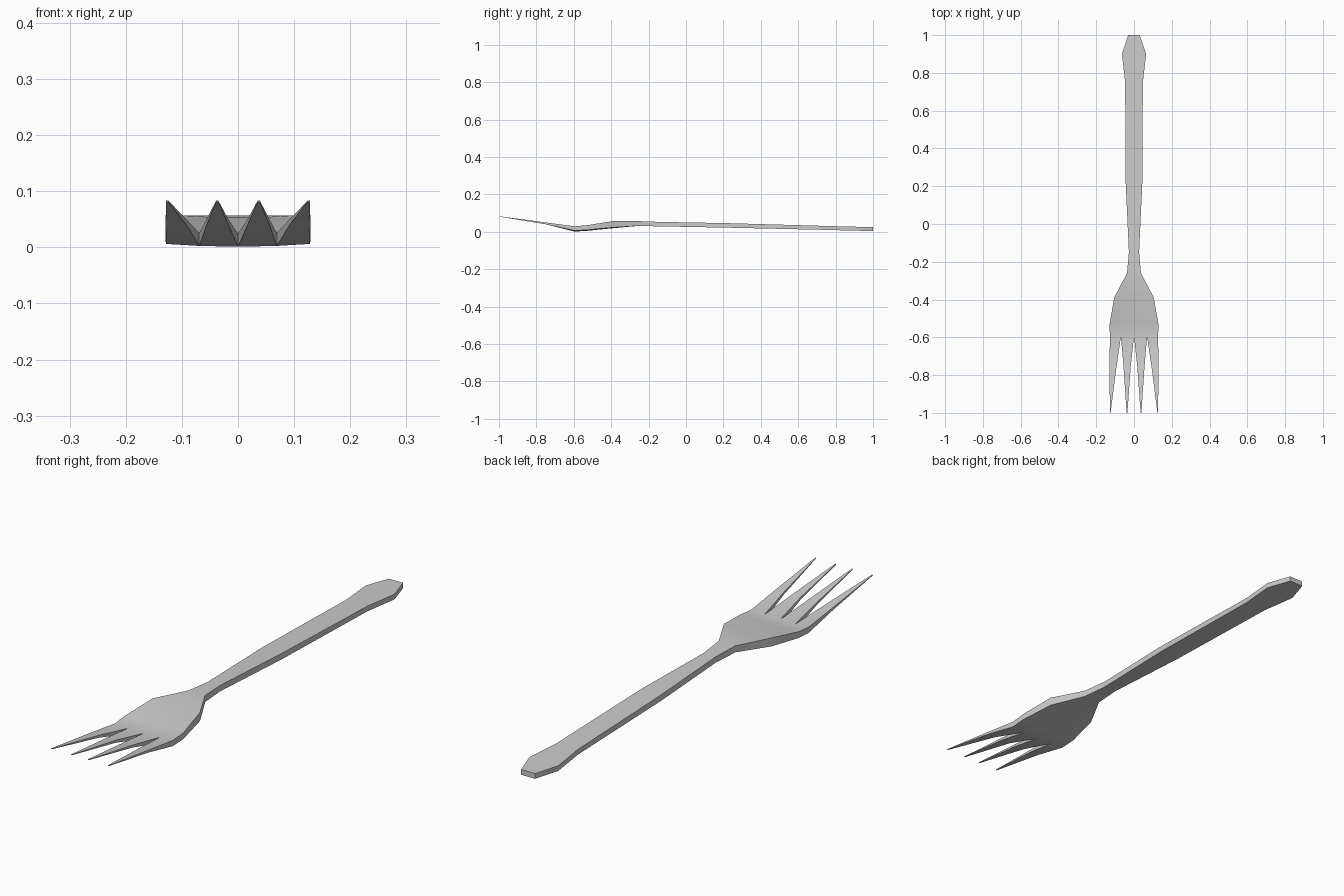
import bpy, bmesh, math

if "Cube" in bpy.data.objects:
    bpy.data.objects.remove(bpy.data.objects["Cube"])

# Body stations: y, half width, bottom z, top z, sag of the middle
BODY = [
    (1.00, 0.031, 0.004, 0.025, 0),
    (0.90, 0.064, 0.006, 0.027, 0),
    (0.75, 0.047, 0.010, 0.031, 0),
    (0.22, 0.044, 0.022, 0.046, 0),
    (-0.15, 0.027, 0.029, 0.053, 0),
    (-0.26, 0.037, 0.031, 0.057, 0),
    (-0.39, 0.105, 0.023, 0.057, 0.004),
    (-0.53, 0.129, 0.010, 0.035, 0.005),
    (-0.595, 0.128, 0.006, 0.029, 0.005),
]
COLUMNS = (-1, -0.54, 0, 0.54, 1)

bm = bmesh.new()


def pair(x, y, low, high):
    return bm.verts.new((x, y, low)), bm.verts.new((x, y, high))


def bridge(a, b):
    # Top and bottom strips plus the two outer walls between rows
    for i in range(len(a) - 1):
        for k in (0, 1):
            bm.faces.new((a[i][k], a[i + 1][k], b[i + 1][k], b[i][k]))
    for i in (0, -1):
        bm.faces.new((a[i][0], a[i][1], b[i][1], b[i][0]))


def cap(row):
    for p, q in zip(row, row[1:]):
        bm.faces.new((p[0], q[0], q[1], p[1]))


# Handle, neck and head
rows = []
for y, w, low, high, sag in BODY:
    rows.append([pair(c * w, y, low - sag * (1 - c * c), high - sag * (1 - c * c))
                 for c in COLUMNS])
for a, b in zip(rows, rows[1:]):
    bridge(a, b)
cap(rows[0])

# Four tapering tines growing from the head edge
MID = ((-0.129, -0.092), (-0.056, -0.017), (0.017, 0.056), (0.092, 0.129))
TIPS = (-0.126, -0.037, 0.037, 0.126)
for i in range(4):
    root = rows[-1][i:i + 2]
    mid = [pair(x, -0.75, 0.040, 0.050) for x in MID[i]]
    tip = [pair(TIPS[i] + d, -1.0, 0.081, 0.083) for d in (-0.002, 0.002)]
    bridge(root, mid)
    bridge(mid, tip)
    cap(tip)

bmesh.ops.recalc_face_normals(bm, faces=bm.faces)
mesh = bpy.data.meshes.new("fork")
bm.to_mesh(mesh)
bm.free()
fork = bpy.data.objects.new("fork", mesh)
bpy.context.collection.objects.link(fork)
bpy.context.view_layer.objects.active = fork
fork.select_set(True)
bpy.ops.object.shade_smooth_by_angle(angle=math.radians(30))
